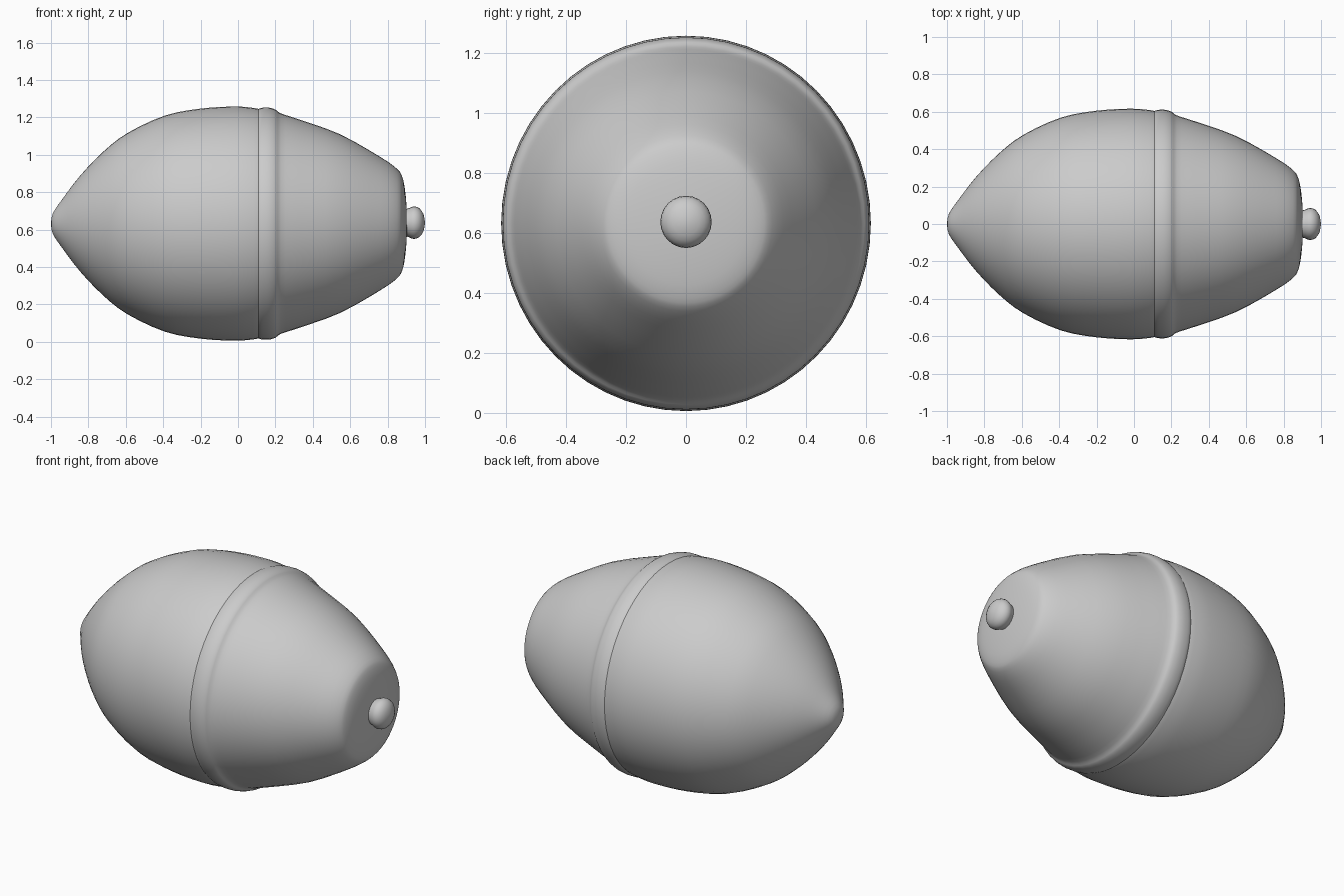
import bpy, bmesh, math

if "Cube" in bpy.data.objects:
    bpy.data.objects.remove(bpy.data.objects["Cube"])

CENTRE_Z = 0.632
SEGMENTS = 56


def smooth_path(pts, steps):
    """Catmull-Rom curve through (x, radius) points."""
    p = [pts[0]] + pts + [pts[-1]]
    out = []
    for i in range(1, len(p) - 2):
        for s in range(steps):
            t = s / steps
            out.append(tuple(
                0.5 * (2 * b + (c - a) * t + (2 * a - 5 * b + 4 * c - d) * t * t
                       + (3 * b - a - 3 * c + d) * t ** 3)
                for a, b, c, d in zip(*p[i - 1:i + 3])))
    return out + [pts[-1]]


def lathe(name, pts, steps=3, segments=SEGMENTS):
    """Revolve a profile around the long x axis; radius 0 makes a pole."""
    bm = bmesh.new()
    rings = []
    for x, r in smooth_path(pts, steps):
        if r < 1e-4:
            rings.append([bm.verts.new((x, 0, 0))] * segments)
        else:
            rings.append([bm.verts.new((x, r * 0.985 * math.cos(k * math.tau / segments),
                                        r * math.sin(k * math.tau / segments)))
                          for k in range(segments)])
    for a, b in zip(rings, rings[1:]):
        for k in range(segments):
            n = (k + 1) % segments
            quad = list(dict.fromkeys((a[k], a[n], b[n], b[k])))
            if len(quad) > 2:
                bm.faces.new(quad)
    bmesh.ops.recalc_face_normals(bm, faces=bm.faces)
    mesh = bpy.data.meshes.new(name)
    bm.to_mesh(mesh)
    bm.free()
    ob = bpy.data.objects.new(name, mesh)
    bpy.context.collection.objects.link(ob)
    ob.location.z = CENTRE_Z
    bpy.ops.object.select_all(action='DESELECT')
    ob.select_set(True)
    bpy.context.view_layer.objects.active = ob
    bpy.ops.object.shade_smooth_by_angle(angle=math.radians(40))
    return ob


# Pointed nut body, tucked just under the cap lip
lathe("nut_body", [(-1, 0), (-0.99, 0.055), (-0.94, 0.13), (-0.845, 0.255), (-0.72, 0.385),
                   (-0.59, 0.485), (-0.39, 0.578), (-0.2, 0.615), (-0.02, 0.626),
                   (0.08, 0.619), (0.115, 0.612)])

# Cap with a raised lip, a tapering dome and a flattened end
lathe("cap", [(0.105, 0.611), (0.125, 0.619), (0.165, 0.62), (0.2, 0.61), (0.23, 0.589),
              (0.33, 0.556), (0.545, 0.478), (0.76, 0.357), (0.85, 0.293), (0.878, 0.25),
              (0.893, 0.18), (0.902, 0.08), (0.903, 0)])

# Small rounded stem knob
stem = lathe("stem", [(0.89, 0.07), (0.915, 0.078), (0.94, 0.087), (0.97, 0.077),
                      (0.992, 0.045), (1.0, 0)], 2, 24)
stem.location.z = 0.637
